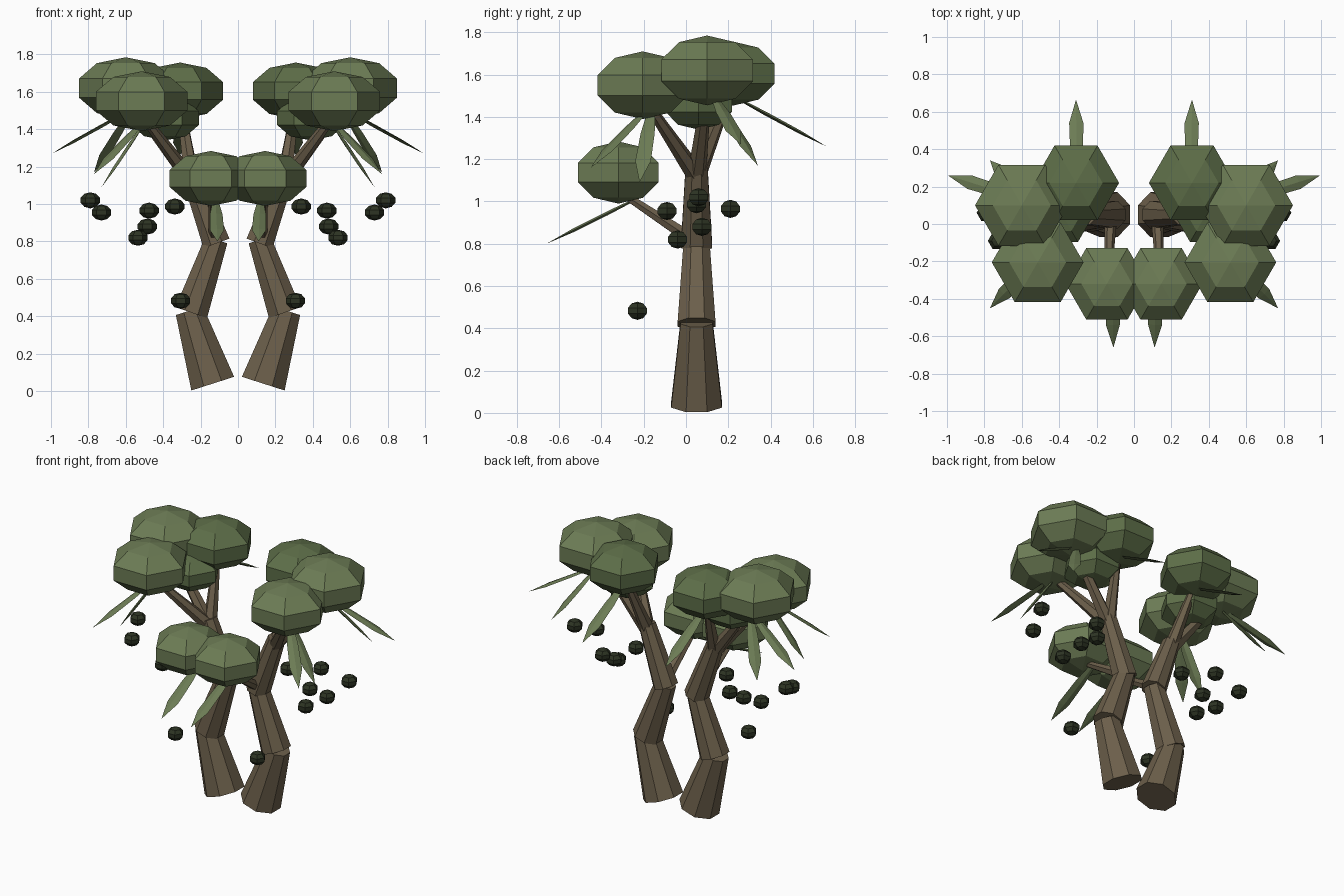
import bpy, bmesh, math
from mathutils import Vector, Matrix

if "Cube" in bpy.data.objects:
    bpy.data.objects.remove(bpy.data.objects["Cube"])


def material(name, rgb):
    m = bpy.data.materials.new(name)
    m.diffuse_color = (*rgb, 1)
    m.use_nodes = True
    m.node_tree.nodes["Principled BSDF"].inputs["Base Color"].default_value = m.diffuse_color
    return m


BARK = material("bark", (0.15, 0.115, 0.07))
FOLIAGE = material("foliage", (0.15, 0.20, 0.09))
FOLIAGE_DARK = material("foliage_dark", (0.11, 0.155, 0.065))
FRUIT = material("fruit_skin", (0.026, 0.034, 0.017))


def finish(name, bm, mat):
    """Turn a right-hand half into an object mirrored over x = 0."""
    bmesh.ops.recalc_face_normals(bm, faces=bm.faces)
    me = bpy.data.meshes.new(name)
    bm.to_mesh(me)
    bm.free()
    me.materials.append(mat)
    ob = bpy.data.objects.new(name, me)
    bpy.context.collection.objects.link(ob)
    mod = ob.modifiers.new("mirror", 'MIRROR')
    mod.use_mirror_merge = False
    return ob


def limb(bm, a, b, r1, r2, sides):
    """Closed tapered prism from a to b."""
    a, b = Vector(a), Vector(b)
    d = b - a
    mat = (Matrix.Translation((a + b) / 2) @ d.to_track_quat('Z', 'Y').to_matrix().to_4x4()
           @ Matrix.Rotation(math.pi / sides, 4, 'Z'))
    bmesh.ops.create_cone(bm, cap_ends=True, segments=sides, radius1=r1, radius2=r2,
                          depth=d.length, matrix=mat)


def blob(bm, centre, r, h):
    """Six-sided flattened sphere with corners pointing along y."""
    mat = (Matrix.Translation(centre) @ Matrix.Diagonal((r, r, h, 1))
           @ Matrix.Rotation(math.pi / 6, 4, 'Z'))
    bmesh.ops.create_uvsphere(bm, u_segments=6, v_segments=5, radius=1, matrix=mat)


def blade(bm, a, b):
    """Thin pointed leaf with a raised middle rib."""
    a, b = Vector(a), Vector(b)
    d = b - a
    side = d.cross(Vector((0, 0, 1))).normalized()
    up = side.cross(d).normalized()
    rings = []
    for t, w, h in ((0, .015, .005), (.35, .034, .009), (.72, .038, .008)):
        p = a + d * t
        rings.append([bm.verts.new(p + o) for o in (side * w, up * h, side * -w, up * -h)])
    tip = bm.verts.new(b)
    bm.faces.new(rings[0])
    for lo, hi in zip(rings, rings[1:]):
        for i in range(4):
            j = (i + 1) % 4
            bm.faces.new((lo[i], lo[j], hi[j], hi[i]))
    for i in range(4):
        bm.faces.new((rings[-1][i], rings[-1][(i + 1) % 4], tip))


# Trunk: three leaning, tapering segments
bm = bmesh.new()
for a, b, r1, r2 in (((.135, .05, .04), (.26, .05, .43), .13, .082),
                     ((.25, .05, .42), (.115, .05, .81), .097, .066),
                     ((.115, .05, .79), (.255, .05, 1.17), .08, .056)):
    limb(bm, a, b, r1, r2, 8)
finish("trunk", bm, BARK)

# Branches reaching into each leaf cluster
bm = bmesh.new()
fork = (.245, .05, 1.12)
for end in ((.57, .10, 1.54), (.50, -.18, 1.46), (.305, .21, 1.52)):
    limb(bm, fork, end, .045, .022, 6)
limb(bm, (.125, .03, .82), (.14, -.32, 1.05), .034, .018, 6)
finish("branches", bm, BARK)

# Leaf clusters: centre, radius, half height
clusters = (("outer_canopy", (.60, .10, 1.62), .263, .165, FOLIAGE),
            ("front_canopy", (.515, -.205, 1.55), .258, .16, FOLIAGE),
            ("back_canopy", (.31, .22, 1.605), .242, .152, FOLIAGE_DARK),
            ("inner_canopy", (.39, .06, 1.46), .19, .12, FOLIAGE_DARK),
            ("low_canopy", (.145, -.32, 1.137), .232, .147, FOLIAGE))
for name, c, r, h, mat in clusters:
    bm = bmesh.new()
    blob(bm, c, r, h)
    finish(name, bm, mat)

# Hanging blade leaves
bm = bmesh.new()
for a, b in (((.58, .13, 1.50), (.995, .26, 1.27)),
             ((.57, .13, 1.50), (.77, .34, 1.17)),
             ((.50, -.17, 1.45), (.77, -.45, 1.16)),
             ((.49, -.16, 1.45), (.73, -.22, 1.09)),
             ((.305, .22, 1.50), (.31, .665, 1.26)),
             ((.12, -.22, 1.02), (.11, -.66, .80))):
    blade(bm, a, b)
finish("hanging_leaves", bm, FOLIAGE)

# Small fruits
bm = bmesh.new()
for c in ((.79, .06, 1.02), (.73, -.09, .955), (.475, .21, .965), (.485, .075, .88),
          (.535, -.04, .82), (.338, .05, .987), (.307, -.23, .483)):
    blob(bm, c, .054, .043)
finish("fruits", bm, FRUIT)
